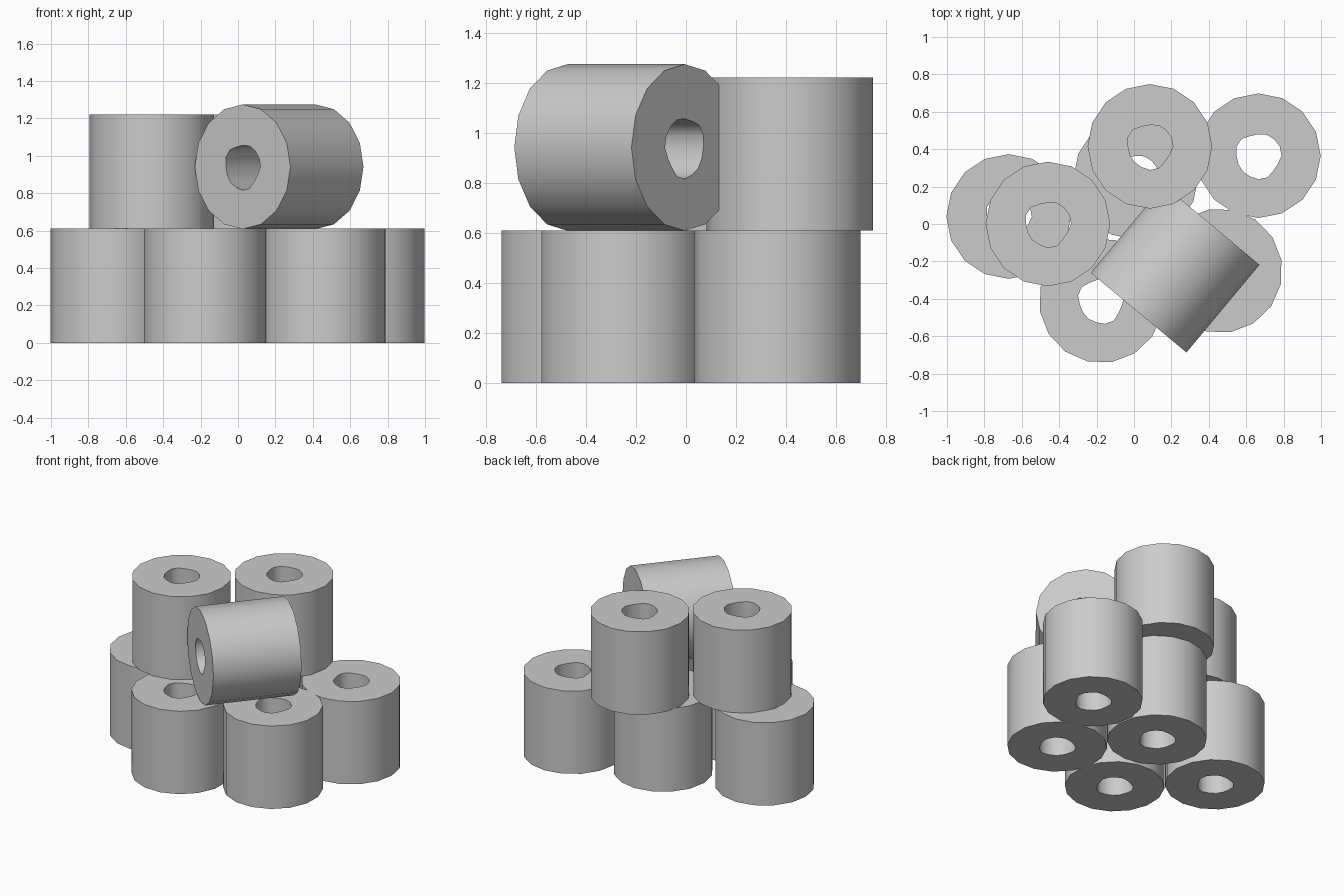
import bpy, bmesh
from math import sin, cos, pi, radians

cube = bpy.data.objects.get("Cube")
if cube:
    bpy.data.objects.remove(cube)

RADIUS, HEIGHT, BORE = 0.333, 0.61, 0.12
SIDES = 16

# Single paper-grey colour
paper = bpy.data.materials.new("paper_grey")
paper.use_nodes = True
grey = (0.6, 0.6, 0.6, 1)
paper.diffuse_color = grey
paper.node_tree.nodes["Principled BSDF"].inputs["Base Color"].default_value = grey


def roll_mesh():
    """Hollow roll standing on its base, with a slightly squashed core."""
    bm = bmesh.new()
    # Section loop: outer bottom, outer top, inner top, inner bottom
    section = [(False, 0), (False, HEIGHT), (True, HEIGHT), (True, 0)]
    rings = []
    for inner, z in section:
        ring = []
        for i in range(SIDES):
            a = 2 * pi * i / SIDES
            r = BORE * (1 + 0.05 * sin(3 * a) + 0.03 * cos(5 * a)) if inner else RADIUS
            ring.append(bm.verts.new((r * cos(a), r * sin(a), z)))
        rings.append(ring)
    for k, low in enumerate(rings):
        high = rings[(k + 1) % len(rings)]
        for i in range(SIDES):
            j = (i + 1) % SIDES
            bm.faces.new((low[i], low[j], high[j], high[i]))
    bmesh.ops.recalc_face_normals(bm, faces=bm.faces)
    mesh = bpy.data.meshes.new("roll")
    bm.to_mesh(mesh)
    bm.free()
    mesh.materials.append(paper)
    return mesh


def add_roll(name, location, rotation=(0, 0, 0)):
    obj = bpy.data.objects.new(name, roll_mesh())
    obj.location = location
    obj.rotation_euler = [radians(d) for d in rotation]
    bpy.context.collection.objects.link(obj)
    bpy.ops.object.select_all(action='DESELECT')
    obj.select_set(True)
    bpy.context.view_layer.objects.active = obj
    bpy.ops.object.shade_smooth_by_angle(angle=radians(50))


# Bottom layer of standing rolls
add_roll("lower_roll_right", (-0.67, 0.04, 0))
add_roll("lower_roll_front", (-0.175, -0.41, 0), (0, 0, 10))
add_roll("lower_roll_front_left", (0.46, -0.25, 0), (0, 0, 10))
add_roll("lower_roll_back_left", (0.665, 0.365, 0))
add_roll("lower_roll_middle", (0.01, 0.25, 0))

# Upper layer of standing rolls
add_roll("upper_roll_right", (-0.46, 0, HEIGHT))
add_roll("upper_roll_back", (0.085, 0.415, HEIGHT))

# Roll lying on its side
add_roll("lying_roll", (0.415, -0.005, 0.941), (90, 0, -39.8))
